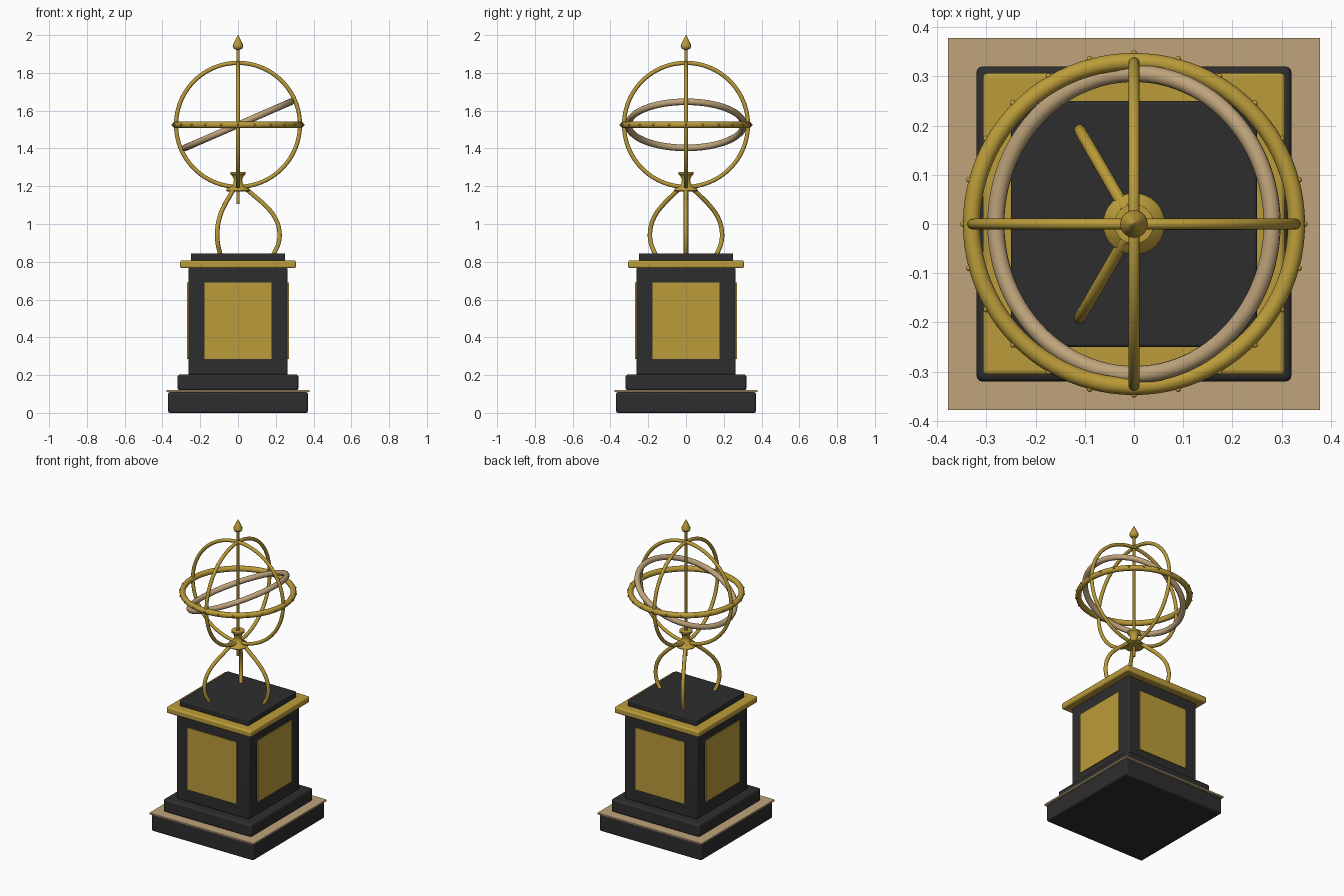
import bpy, math
from mathutils import Vector

if "Cube" in bpy.data.objects:
    bpy.data.objects.remove(bpy.data.objects["Cube"])


def mat(name, rgb):
    m = bpy.data.materials.new(name)
    m.diffuse_color = (*rgb, 1)
    m.use_nodes = True
    m.node_tree.nodes["Principled BSDF"].inputs["Base Color"].default_value = m.diffuse_color
    return m


GOLD = mat("antique_gold", (0.50, 0.335, 0.042))
BLACK = mat("black_stone", (0.027, 0.027, 0.028))
TAN = mat("pale_bronze", (0.52, 0.37, 0.20))
CENTRE = 1.525  # height of the sphere centre


def finish(name, material, smooth=True):
    o = bpy.context.object
    o.name = name
    o.data.materials.append(material)
    if smooth:
        bpy.ops.object.shade_smooth_by_angle(angle=math.radians(40))
    return o


def block(name, half, z0, z1, material, bevel=0.0):
    bpy.ops.mesh.primitive_cube_add(size=1, location=(0, 0, (z0 + z1) / 2))
    o = bpy.context.object
    o.scale = (2 * half, 2 * half, z1 - z0)
    bpy.ops.object.transform_apply(location=False, rotation=False, scale=True)
    finish(name, material, False)
    if bevel:
        b = o.modifiers.new("soft_edges", "BEVEL")
        b.width, b.segments = bevel, 3
        bpy.ops.object.shade_smooth_by_angle(angle=math.radians(40))
    return o


def ring(name, major, minor, material, rot=(0, 0, 0)):
    bpy.ops.mesh.primitive_torus_add(major_radius=major, minor_radius=minor,
                                     major_segments=96, minor_segments=12,
                                     location=(0, 0, CENTRE), rotation=rot)
    return finish(name, material)


def lathe(name, profile, material, n=32):
    verts, faces = [], []
    for r, z in profile:
        for i in range(n):
            a = 2 * math.pi * i / n
            verts.append((r * math.cos(a), r * math.sin(a), z))
    for k in range(len(profile) - 1):
        for i in range(n):
            j = (i + 1) % n
            faces.append((k * n + i, k * n + j, (k + 1) * n + j, (k + 1) * n + i))
    faces.append(tuple(reversed(range(n))))
    faces.append(tuple(range((len(profile) - 1) * n, len(profile) * n)))
    me = bpy.data.meshes.new(name)
    me.from_pydata(verts, [], faces)
    o = bpy.data.objects.new(name, me)
    bpy.context.collection.objects.link(o)
    bpy.ops.object.select_all(action="DESELECT")
    o.select_set(True)
    bpy.context.view_layer.objects.active = o
    return finish(name, material)


# Pedestal, from the floor up
block("plinth", 0.37, 0.0, 0.11, BLACK, 0.01)
block("plinth_trim", 0.378, 0.11, 0.12, TAN)
block("step", 0.32, 0.12, 0.203, BLACK, 0.012)
block("pedestal_body", 0.263, 0.2, 0.768, BLACK, 0.01)
block("cornice", 0.307, 0.766, 0.807, GOLD, 0.01)
block("pedestal_cap", 0.25, 0.805, 0.845, BLACK, 0.006)

# One thin panel on each side of the body
for i in range(4):
    a = i * math.pi / 2
    bpy.ops.mesh.primitive_cube_add(
        size=1, location=(0.265 * math.cos(a), 0.265 * math.sin(a), 0.487),
        rotation=(0, 0, a))
    bpy.context.object.scale = (0.008, 0.356, 0.404)
    finish(f"side_panel_{i + 1}", GOLD, False)

# Three curved legs
leg_path = [(0.188, 0.84), (0.215, 0.90), (0.218, 0.97), (0.192, 1.04),
            (0.142, 1.10), (0.085, 1.15), (0.045, 1.183), (0.01, 1.205)]
for i in range(3):
    a = i * 2 * math.pi / 3
    cu = bpy.data.curves.new("leg", "CURVE")
    cu.dimensions = "3D"
    cu.bevel_depth, cu.bevel_resolution, cu.use_fill_caps = 0.012, 3, True
    s = cu.splines.new("BEZIER")
    s.bezier_points.add(len(leg_path) - 1)
    for p, (r, z) in zip(s.bezier_points, leg_path):
        p.co = Vector((r * math.cos(a), r * math.sin(a), z))
        p.handle_left_type = p.handle_right_type = "AUTO"
    s.resolution_u = 6
    cu.materials.append(GOLD)
    bpy.context.collection.objects.link(bpy.data.objects.new(f"leg_{i + 1}", cu))

# Flared hub, central rod and pointed finial
lathe("hub", [(0.058, 1.172), (0.063, 1.178), (0.058, 1.188), (0.036, 1.198),
              (0.024, 1.215), (0.022, 1.235), (0.030, 1.255), (0.040, 1.264),
              (0.040, 1.275)], GOLD)
lathe("central_rod", [(0.008, 1.107), (0.008, 1.94)], GOLD, 16)
lathe("finial", [(0.010, 1.922), (0.022, 1.928), (0.028, 1.940), (0.026, 1.950),
                 (0.014, 1.976), (0.002, 2.0)], GOLD)

# Sphere rings: two upright, one level, one tilted
ring("upright_ring_x", 0.328, 0.011, GOLD, (math.pi / 2, 0, 0))
ring("upright_ring_y", 0.328, 0.011, GOLD, (0, math.pi / 2, 0))
ring("level_ring", 0.330, 0.0175, GOLD)
ring("tilted_ring", 0.306, 0.0175, TAN, (0, -math.radians(23.5), 0))

# Small studs around the level ring
for i in range(24):
    a = i * math.pi / 12
    bpy.ops.mesh.primitive_uv_sphere_add(
        segments=12, ring_count=8, radius=0.006,
        location=(0.347 * math.cos(a), 0.347 * math.sin(a), CENTRE))
    finish(f"ring_stud_{i + 1}", GOLD)
